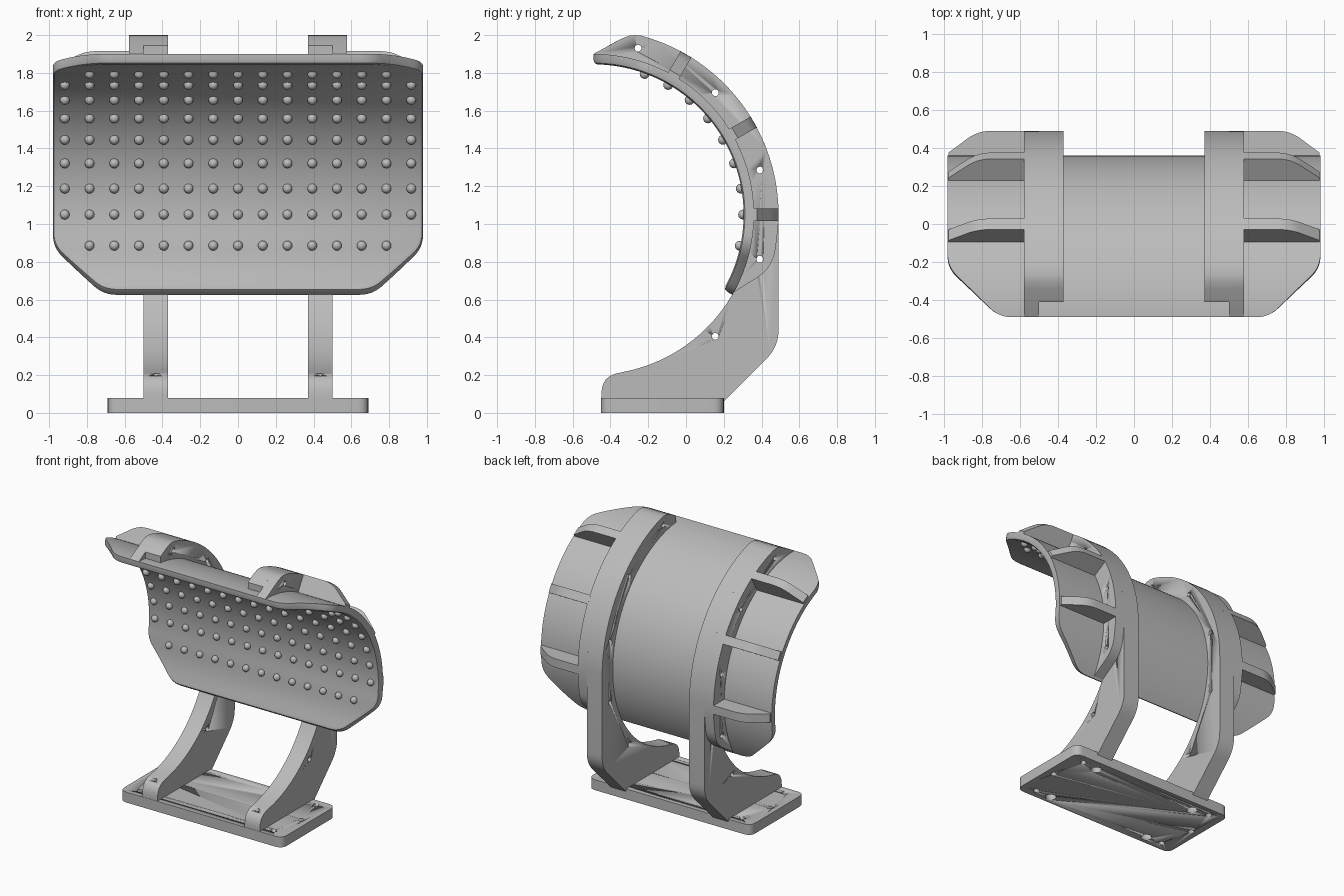
import bpy, bmesh
from math import sin, cos, pi, radians, ceil
from mathutils import Vector, Matrix

cube = bpy.data.objects.get("Cube")
if cube:
    bpy.data.objects.remove(cube, do_unlink=True)

grey = bpy.data.materials.new("light_grey")
grey.use_nodes = True
grey.diffuse_color = (0.5, 0.5, 0.5, 1)
grey.node_tree.nodes["Principled BSDF"].inputs["Base Color"].default_value = (0.5, 0.5, 0.5, 1)

# Shared arc centre (y, z) and radii
CY, CZ = -0.49, 1.05
R_IN, R_SHELL, R_RING = 0.795, 0.85, 0.98


def polar(r, deg):
    return (CY + r * cos(radians(deg)), CZ + r * sin(radians(deg)))


def arc(r, a0, a1, n):
    return [polar(r, a0 + (a1 - a0) * i / n) for i in range(n + 1)]


def rounded(pts, r, n=6):
    """Closed outline with every corner rounded by cutting back r."""
    out = []
    for i, p in enumerate(pts):
        p = Vector(p)
        a = p + (Vector(pts[i - 1]) - p).normalized() * r
        b = p + (Vector(pts[(i + 1) % len(pts)]) - p).normalized() * r
        for k in range(n + 1):
            t = k / n
            out.append(tuple(a * (1 - t) ** 2 + p * 2 * t * (1 - t) + b * t * t))
    return out


def corner(before, p, after, r):
    return rounded([before, p, after], r)[7:14]


def finish(bm, name, angle=30):
    bmesh.ops.recalc_face_normals(bm, faces=bm.faces)
    mesh = bpy.data.meshes.new(name)
    bm.to_mesh(mesh)
    bm.free()
    obj = bpy.data.objects.new(name, mesh)
    bpy.context.collection.objects.link(obj)
    mesh.materials.append(grey)
    activate(obj)
    bpy.ops.object.shade_smooth_by_angle(angle=radians(angle))
    return obj


def activate(obj):
    bpy.ops.object.select_all(action='DESELECT')
    obj.select_set(True)
    bpy.context.view_layer.objects.active = obj


def prism(name, outline, axis, lo, hi):
    """Extrude a 2D outline along x (outline y, z) or z (outline x, y)."""
    bm = bmesh.new()
    place = (lambda p, h: (h, *p)) if axis == 'x' else (lambda p, h: (*p, h))
    face = bm.faces.new([bm.verts.new(place(p, lo)) for p in outline])
    ext = bmesh.ops.extrude_face_region(bm, geom=[face])
    verts = [g for g in ext["geom"] if isinstance(g, bmesh.types.BMVert)]
    bmesh.ops.translate(bm, verts=verts, vec=place((0, 0), hi - lo))
    return finish(bm, name)


def drill(obj, bores):
    """Cut cylinders given as (centre, axis, radius, length)."""
    bm = bmesh.new()
    for centre, axis, r, length in bores:
        turn = Matrix.Rotation(pi / 2, 4, 'Y') if axis == 'x' else Matrix()
        bmesh.ops.create_cone(bm, cap_ends=True, segments=20, radius1=r, radius2=r,
                              depth=length, matrix=Matrix.Translation(centre) @ turn)
    cutter = finish(bm, "hole_cutter")
    cutter.hide_render = True
    mod = obj.modifiers.new("holes", 'BOOLEAN')
    mod.operation, mod.solver, mod.object = 'DIFFERENCE', 'EXACT', cutter
    activate(obj)
    bpy.ops.object.modifier_apply(modifier=mod.name)
    bpy.data.objects.remove(cutter, do_unlink=True)


def mirror(obj):
    activate(obj)
    mod = obj.modifiers.new("mirror", 'MIRROR')
    bpy.ops.object.modifier_apply(modifier=mod.name)


# Curved shell: outline in (x, arc length), bent round the arc
W, C, L = 0.98, 0.27, R_SHELL * radians(120)
half = [(0, 0), (W - C, 0), (W, C), (W, L - C), (W - C, L), (0, L)]
side = []
for i in range(1, 5):
    side += corner(half[i - 1], half[i], half[i + 1], 0.07)
dense = [side[0]]
for a, b in zip(side, side[1:]):
    a, b = Vector(a), Vector(b)
    n = ceil((b - a).length / 0.03)
    dense += [tuple(a.lerp(b, k / n)) for k in range(1, n + 1)]
loop = dense + [(-x, s) for x, s in reversed(dense)]


def inset(pts, d):
    out = []
    for i, p in enumerate(pts):
        t = (Vector(pts[(i + 1) % len(pts)]) - Vector(pts[i - 1])).normalized()
        out.append((p[0] - t.y * d, p[1] + t.x * d))
    return out


bm = bmesh.new()
rings = []
for r, d in ((R_SHELL, 0), (R_IN + 0.025, 0), (R_IN + 0.007, 0.006), (R_IN, 0.022)):
    rings.append([bm.verts.new((x, *polar(r, 90 - s / L * 120))) for x, s in inset(loop, d)])
count = len(loop)
for a, b in zip(rings, rings[1:]):
    for i in range(count):
        j = (i + 1) % count
        bm.faces.new((a[i], a[j], b[j], b[i]))
for ring in (rings[0], rings[-1]):
    for i in range(count // 2 - 1):
        bm.faces.new((ring[i], ring[i + 1], ring[count - 2 - i], ring[count - 1 - i]))
finish(bm, "curved_shell")

# Grid of round bumps on the inner face
bm = bmesh.new()
for deg in (-12, 0, 10, 20, 30, 40, 50, 60, 70):
    reach = 6 if deg in (-12, 70) else 7
    for col in range(-reach, reach + 1):
        spot = Matrix.Translation((col * 0.131, *polar(R_IN - 0.003, deg)))
        bmesh.ops.create_uvsphere(bm, u_segments=14, v_segments=8, radius=0.026, matrix=spot)
finish(bm, "inner_bumps", 60)

# Support arms that carry the shell down to the base
nose = [(-0.34, 1.982), (-0.3, 1.997), (-0.27, 2.0)]
ring_back = arc(R_RING, 75, 0, 30)
heel = corner((0.49, 1.05), (0.49, 0.35), (0.2, 0.06), 0.09)
toe = corner((-0.448, 0.06), (-0.448, 0.2), (-0.33, 0.215), 0.1)
arm = prism("support_arms", [(-0.41, 1.885), (-0.41, 1.945)] + nose + ring_back + heel
            + [(0.2, 0.06), (-0.448, 0.06)] + toe + arc(R_SHELL - 0.002, -79, 84, 60), 'x', 0.37, 0.5)
side_bores = [((0.47, *polar(0.912, a)), 'x', 0.018, 0.5) for a in (-45, -15, 15, 45, 75)]
drill(arm, side_bores + [((0.435, -0.385, 0.15), 'z', 0.015, 0.4)])
mirror(arm)

# Outer brackets bolted to the arms
foot = corner((0.485, 0.98), (0.465, 0.775), (0.25, 0.63), 0.1)
bracket = prism("outer_brackets", [(CY, R_SHELL + CZ - 0.02), (CY, 1.9)] + nose
                + arc(R_RING, 75, -4, 32) + foot + arc(R_SHELL - 0.005, -29.5, 89, 44), 'x', 0.5, 0.577)
drill(bracket, side_bores[1:])
mirror(bracket)

# Radial ribs stiffening the shell wings
bm = bmesh.new()
tip = corner((0.577, R_RING), (0.82, R_RING), (0.975, 0.865), 0.07)
profile = [(0.57, 0.84), (0.57, R_RING)] + tip + [(0.975, 0.865), (0.975, 0.84)]
for deg in (0, 30, 60):
    y, z = -sin(radians(deg)), cos(radians(deg))
    sides = []
    for off in (-0.033, 0.033):
        sides.append([bm.verts.new((x, polar(r, deg)[0] + off * y, polar(r, deg)[1] + off * z))
                      for x, r in profile])
        bm.faces.new(sides[-1])
    for i in range(len(profile)):
        bm.faces.new((sides[0][i - 1], sides[0][i], sides[1][i], sides[1][i - 1]))
mirror(finish(bm, "wing_ribs"))

# Base plate with mounting holes and counterbores
plate = prism("base_plate", rounded([(-0.69, -0.45), (0.69, -0.45), (0.69, 0.2), (-0.69, 0.2)], 0.06),
              'z', 0, 0.08)
bores = []
for sx in (-1, 1):
    bores += [((sx * x, y, 0.04), 'z', 0.022, 0.2)
              for x, y in ((0.57, -0.38), (0.625, -0.125), (0.57, 0.13))]
    bores += [((sx * 0.435, y, 0), 'z', 0.038, 0.09) for y in (-0.385, 0.11)]
drill(plate, bores)
